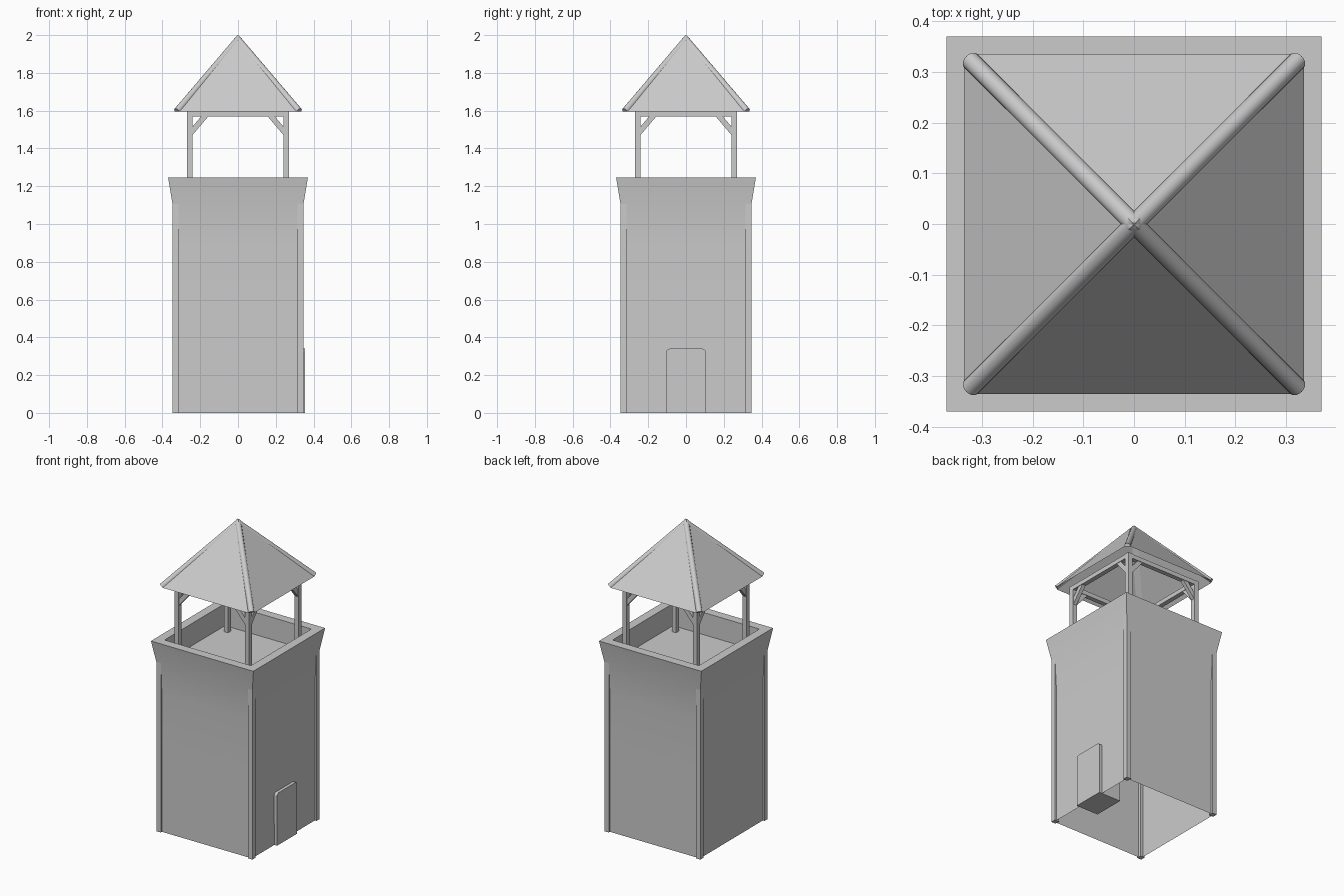
import bpy, bmesh, math
from mathutils import Vector, Matrix

if "Cube" in bpy.data.objects:
    bpy.data.objects.remove(bpy.data.objects["Cube"])


def finish(bm, name, smooth=False, fix_normals=True):
    if fix_normals:
        bmesh.ops.recalc_face_normals(bm, faces=bm.faces)
    me = bpy.data.meshes.new(name)
    bm.to_mesh(me)
    bm.free()
    ob = bpy.data.objects.new(name, me)
    bpy.context.collection.objects.link(ob)
    if smooth:
        bpy.ops.object.select_all(action='DESELECT')
        ob.select_set(True)
        bpy.context.view_layer.objects.active = ob
        bpy.ops.object.shade_smooth_by_angle(angle=math.radians(35))
    return ob


def prism(bm, section, offset):
    """Solid from a planar section moved along an offset."""
    a = [bm.verts.new(p) for p in section]
    b = [bm.verts.new(Vector(p) + Vector(offset)) for p in section]
    bm.faces.new(a[::-1])
    bm.faces.new(b)
    for i in range(len(a)):
        j = (i + 1) % len(a)
        bm.faces.new((a[i], a[j], b[j], b[i]))


def box(bm, lo, hi):
    (x0, y0, z0), (x1, y1, z1) = lo, hi
    prism(bm, [(x0, y0, z0), (x1, y0, z0), (x1, y1, z0), (x0, y1, z0)], (0, 0, z1 - z0))


def four_times(bm):
    """Repeat the geometry around z in quarter turns."""
    geom = bm.verts[:] + bm.edges[:] + bm.faces[:]
    for k in range(1, 4):
        new = bmesh.ops.duplicate(bm, geom=geom)['geom']
        bmesh.ops.rotate(bm, matrix=Matrix.Rotation(k * math.pi / 2, 3, 'Z'),
                         verts=[v for v in new if isinstance(v, bmesh.types.BMVert)])


# Tower walls: open at the bottom, flared rim, sunken floor
bm = bmesh.new()
profile = [(0.335, 0), (0.334, 0.55), (0.335, 0.9), (0.346, 1.1), (0.37, 1.245),
           (0.312, 1.245), (0.312, 1.1)]
rings = [[bm.verts.new((h * sx, h * sy, z)) for sx, sy in ((-1, -1), (1, -1), (1, 1), (-1, 1))]
         for h, z in profile]
for a, b in zip(rings, rings[1:]):
    for i in range(4):
        j = (i + 1) % 4
        bm.faces.new((a[i], a[j], b[j], b[i]))
bm.faces.new(rings[-1])
finish(bm, "tower_walls", smooth=True, fix_normals=False)

# Slim posts on the wall corners
bm = bmesh.new()
box(bm, (0.315, 0.315, 0), (0.347, 0.347, 1.15))
four_times(bm)
finish(bm, "corner_posts")

# Door with rounded upper corners
bm = bmesh.new()
w, h, r = 0.104, 0.34, 0.018
section = [(0.195, -w, 0), (0.195, w, 0)]
for side, start in ((1, 0), (-1, 90)):
    for k in range(5):
        t = math.radians(start + k * 22.5)
        section.append((0.195, side * (w - r) + r * math.cos(t), h - r + r * math.sin(t)))
prism(bm, section, (0.16, 0, 0))
finish(bm, "door")

# Posts carrying the roof
bm = bmesh.new()
box(bm, (0.24, 0.24, 1.1), (0.27, 0.27, 1.6))
four_times(bm)
finish(bm, "roof_posts")

# Beams under the eaves
bm = bmesh.new()
box(bm, (-0.24, -0.27, 1.57), (0.24, -0.24, 1.598))
four_times(bm)
finish(bm, "roof_beams")

# Diagonal braces between posts and beams
bm = bmesh.new()
for s in (-1, 1):
    prism(bm, [(s * 0.243, -0.267, 1.468), (s * 0.155, -0.267, 1.572),
               (s * 0.193, -0.267, 1.572), (s * 0.243, -0.267, 1.513)], (0, 0.024, 0))
four_times(bm)
finish(bm, "braces")

# Roof panels
bm = bmesh.new()
bm.faces.new([bm.verts.new(p) for p in
              ((-0.31, -0.335, 1.595), (0.31, -0.335, 1.595), (0, -0.025, 1.974))])
four_times(bm)
finish(bm, "roof_panels", fix_normals=False)

# Half-round caps along the hips
bm = bmesh.new()
top, end = Vector((0, 0, 1.974)), Vector((0.322, 0.322, 1.596))
axis = (end - top).normalized()
side = Vector((-1, 1, 0)).normalized()
up = axis.cross(side)
if up.z < 0:
    up = -up
section = [top + side * 0.0185 * math.cos(math.pi * k / 10) + up * 0.02 * math.sin(math.pi * k / 10)
           for k in range(11)]
for p in section:  # vertical cut at the peak
    flat = Vector((axis.x, axis.y, 0)).normalized()
    p -= axis * (p.dot(flat) / axis.dot(flat))
prism(bm, section, end - top)
# square off the eaves end
for v in bm.verts:
    if v.co.z < 1.75:
        v.co -= axis * (v.co - end).dot(axis)
four_times(bm)
finish(bm, "hip_caps", smooth=True)
